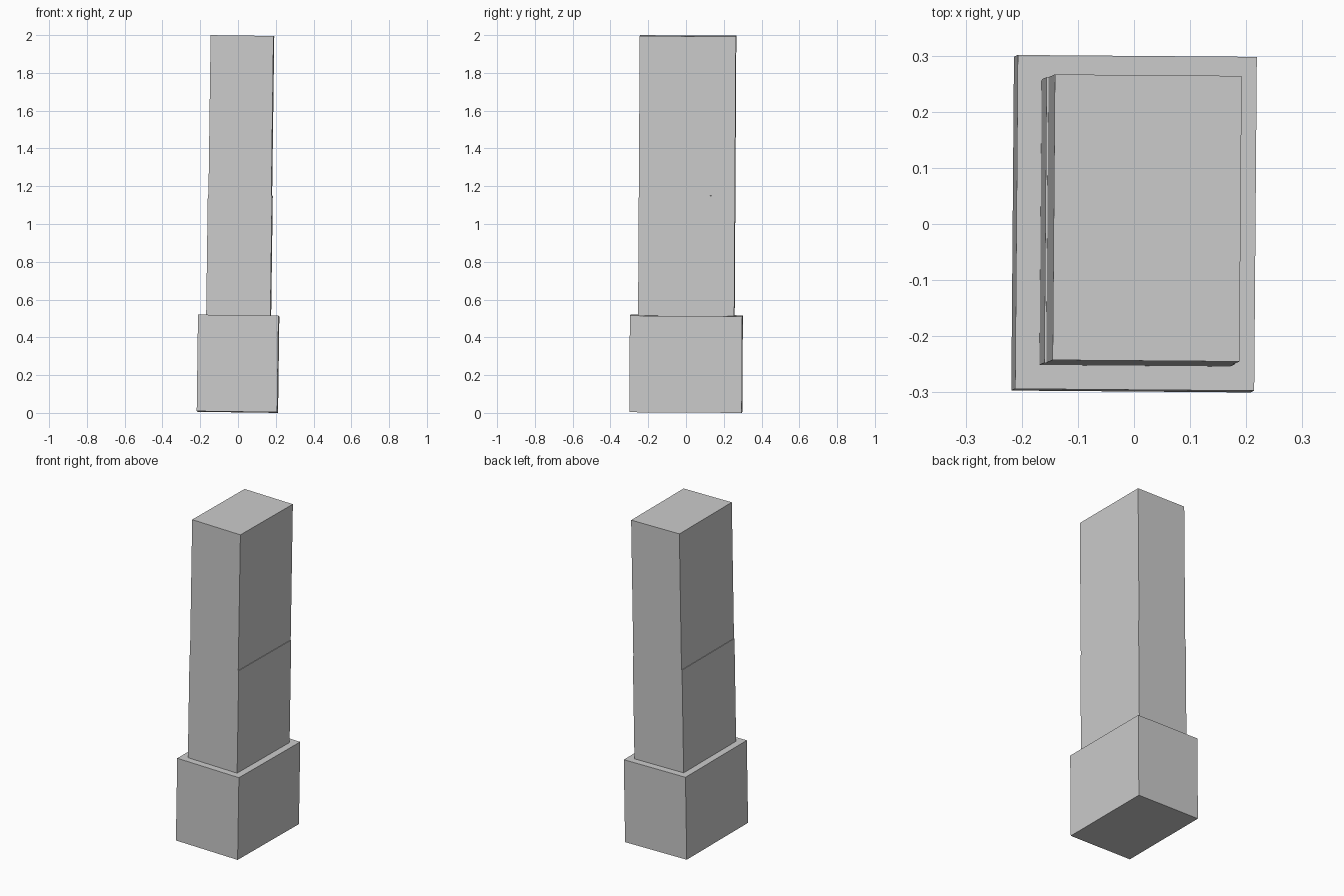
import bpy, bmesh
from mathutils import Matrix, Vector, Euler

if "Cube" in bpy.data.objects:
    bpy.data.objects.remove(bpy.data.objects["Cube"])

# One plain grey for the whole model
grey = bpy.data.materials.new("light grey")
grey.diffuse_color = (0.6, 0.6, 0.6, 1.0)
grey.use_nodes = True
grey.node_tree.nodes["Principled BSDF"].inputs["Base Color"].default_value = grey.diffuse_color

# The whole stack leans slightly right and back
LEAN = (Matrix.Translation((-0.0033, -0.001, 0.0047))
        @ Euler((-0.006, 0.0134, -0.008)).to_matrix().to_4x4())


def block(name, width, depth, bottom, top):
    """Flat-faced box on the leaning axis between two heights."""
    bm = bmesh.new()
    bmesh.ops.create_cube(bm, size=1.0)
    bmesh.ops.scale(bm, vec=Vector((width, depth, top - bottom)), verts=bm.verts)
    bmesh.ops.translate(bm, vec=Vector((0, 0, (bottom + top) / 2)), verts=bm.verts)
    bmesh.ops.transform(bm, matrix=LEAN, verts=bm.verts)
    mesh = bpy.data.meshes.new(name)
    bm.to_mesh(mesh)
    bm.free()
    mesh.materials.append(grey)
    obj = bpy.data.objects.new(name, mesh)
    bpy.context.collection.objects.link(obj)
    return obj


# Wide plinth at the bottom
block("plinth", 0.426, 0.595, 0.0, 0.511)
# Lower half of the pillar
block("lower_pillar", 0.340, 0.509, 0.511, 1.148)
# Upper half, a hair narrower so a thin ledge shows on both sides
block("upper_pillar", 0.333, 0.509, 1.148, 1.9915)
